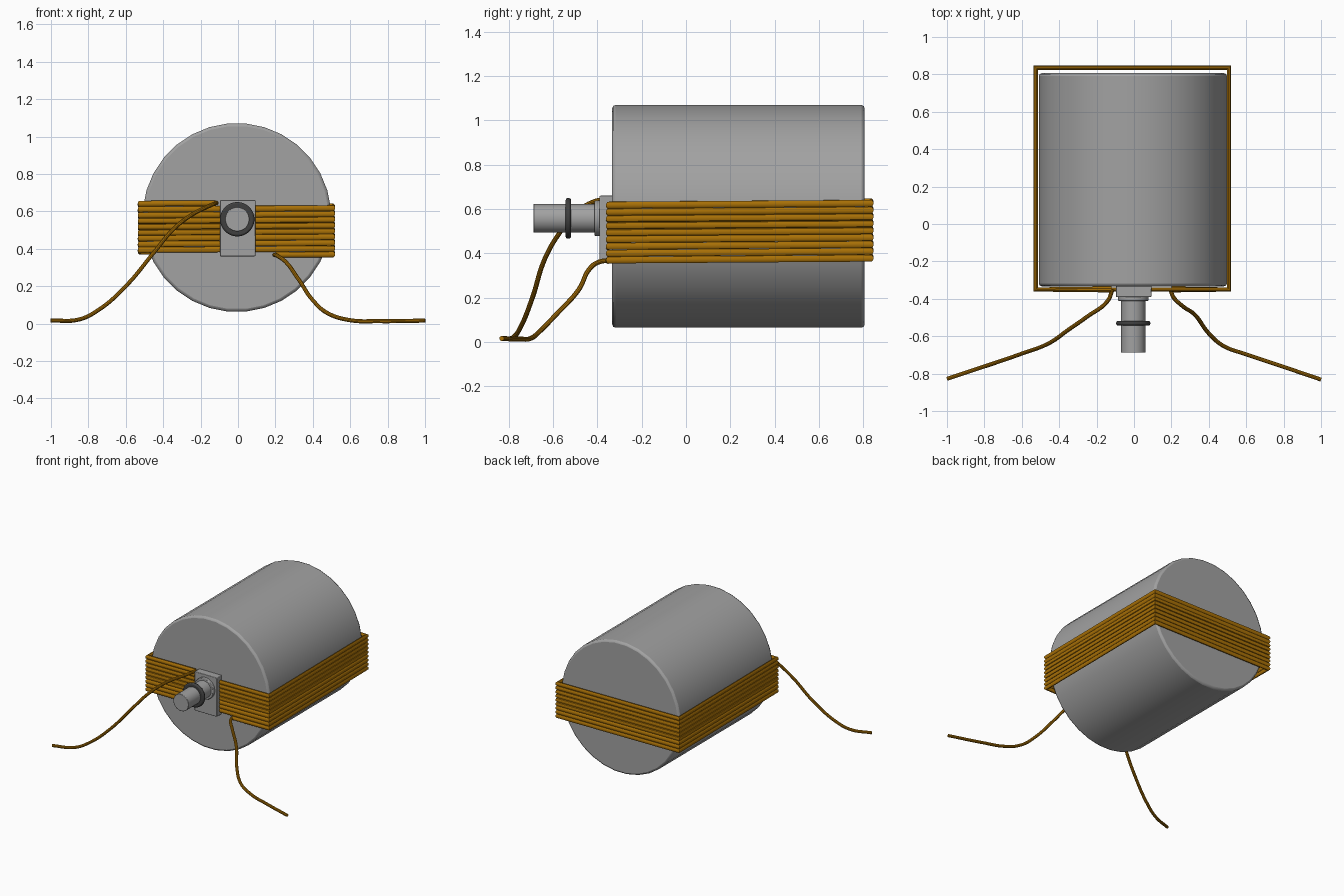
import bpy, math
from mathutils import Matrix

if "Cube" in bpy.data.objects:
    bpy.data.objects.remove(bpy.data.objects["Cube"])

CZ = 0.567  # height of the drum axis
SZ = 0.558  # height of the shaft axis


def material(name, rgb):
    m = bpy.data.materials.new(name)
    m.diffuse_color = (*rgb, 1)
    m.use_nodes = True
    m.node_tree.nodes["Principled BSDF"].inputs["Base Color"].default_value = m.diffuse_color
    return m


copper = material("copper", (0.40, 0.165, 0.002))
steel = material("steel", (0.36, 0.36, 0.36))
rubber = material("rubber", (0.05, 0.05, 0.05))


def finish(ob, name, mat, bevel=0, segments=2):
    ob.name = name
    ob.data.materials.append(mat)
    if bevel:
        b = ob.modifiers.new("bevel", 'BEVEL')
        b.width, b.segments = bevel, segments
        b.limit_method, b.angle_limit = 'ANGLE', math.radians(40)
    bpy.ops.object.shade_smooth_by_angle(angle=math.radians(35))
    return ob


def y_cylinder(name, r, y0, y1, x=-0.004, z=SZ, bevel=0, sides=32, mat=steel):
    bpy.ops.mesh.primitive_cylinder_add(vertices=sides, radius=r, depth=y1 - y0)
    ob = bpy.context.object
    # half-step turn puts a flat facet on top
    ob.data.transform(Matrix.Rotation(math.pi / 2, 4, 'X') @ Matrix.Rotation(math.pi / sides, 4, 'Z'))
    ob.location = (x, (y0 + y1) / 2, z)
    return finish(ob, name, mat, bevel)


def wire(name, points, radius, smooth):
    cu = bpy.data.curves.new(name, 'CURVE')
    cu.dimensions = '3D'
    cu.bevel_depth, cu.bevel_resolution, cu.resolution_u = radius, 3, 8
    cu.use_fill_caps = True
    if smooth:
        sp = cu.splines.new('BEZIER')
        sp.bezier_points.add(len(points) - 1)
        for bp, p in zip(sp.bezier_points, points):
            bp.co = p
            bp.handle_left_type = bp.handle_right_type = 'AUTO'
    else:
        sp = cu.splines.new('POLY')
        sp.points.add(len(points) - 1)
        for sp_p, p in zip(sp.points, points):
            sp_p.co = (*p, 1)
    ob = bpy.data.objects.new(name, cu)
    bpy.context.collection.objects.link(ob)
    bpy.ops.object.select_all(action='DESELECT')
    ob.select_set(True)
    bpy.context.view_layer.objects.active = ob
    bpy.ops.object.convert(target='MESH')
    return finish(bpy.context.object, name, copper)


# Drum body
y_cylinder("drum", 0.505, -0.333, 0.806, x=-0.006, z=CZ, bevel=0.015)

# Front mounting plate
bpy.ops.mesh.primitive_cube_add(size=1, location=(-0.002, -0.36, 0.51))
plate = bpy.context.object
plate.data.transform(Matrix.Diagonal((0.19, 0.06, 0.3, 1)))
finish(plate, "mounting_plate", steel, 0.004)

# Shaft, collar and rubber ring
y_cylinder("shaft_collar", 0.081, -0.412, -0.38, bevel=0.004)
y_cylinder("shaft", 0.065, -0.688, -0.40, bevel=0.003)
y_cylinder("shaft_ring", 0.092, -0.543, -0.518, bevel=0.009, mat=rubber)

# Rectangular coil: nine descending turns around the drum
X0, X1, Y0, Y1, PITCH, TURNS = -0.525, 0.508, -0.35, 0.835, 0.031, 9
corners = [(X0, Y0), (X0, Y1), (X1, Y1), (X1, Y0)]
w, d = X1 - X0, Y1 - Y0
lengths = [0, d, d + w, 2 * d + w]
perimeter = 2 * (w + d)
coil = [(-0.12, Y0, 0.644)]
for t in range(TURNS):
    for (x, y), s in zip(corners, lengths):
        coil.append((x, y, 0.6415 - PITCH * (t + s / perimeter)))
coil.append((0.2, Y0, 0.368))
wire("coil", coil, 0.0157, False)

# Loose wire ends resting on the ground
wire("left_lead", [(-0.115, -0.35, 0.645), (-0.14, -0.41, 0.635), (-0.25, -0.495, 0.58),
                   (-0.35, -0.565, 0.50), (-0.45, -0.635, 0.38), (-0.60, -0.693, 0.20),
                   (-0.75, -0.745, 0.07), (-0.85, -0.778, 0.022), (-1.0, -0.828, 0.016)],
     0.011, True)
wire("right_lead", [(0.195, -0.35, 0.368), (0.21, -0.39, 0.362), (0.255, -0.435, 0.33),
                    (0.325, -0.485, 0.235), (0.40, -0.585, 0.125), (0.48, -0.653, 0.055),
                    (0.60, -0.697, 0.018), (0.75, -0.747, 0.013), (1.0, -0.832, 0.016)],
     0.011, True)
